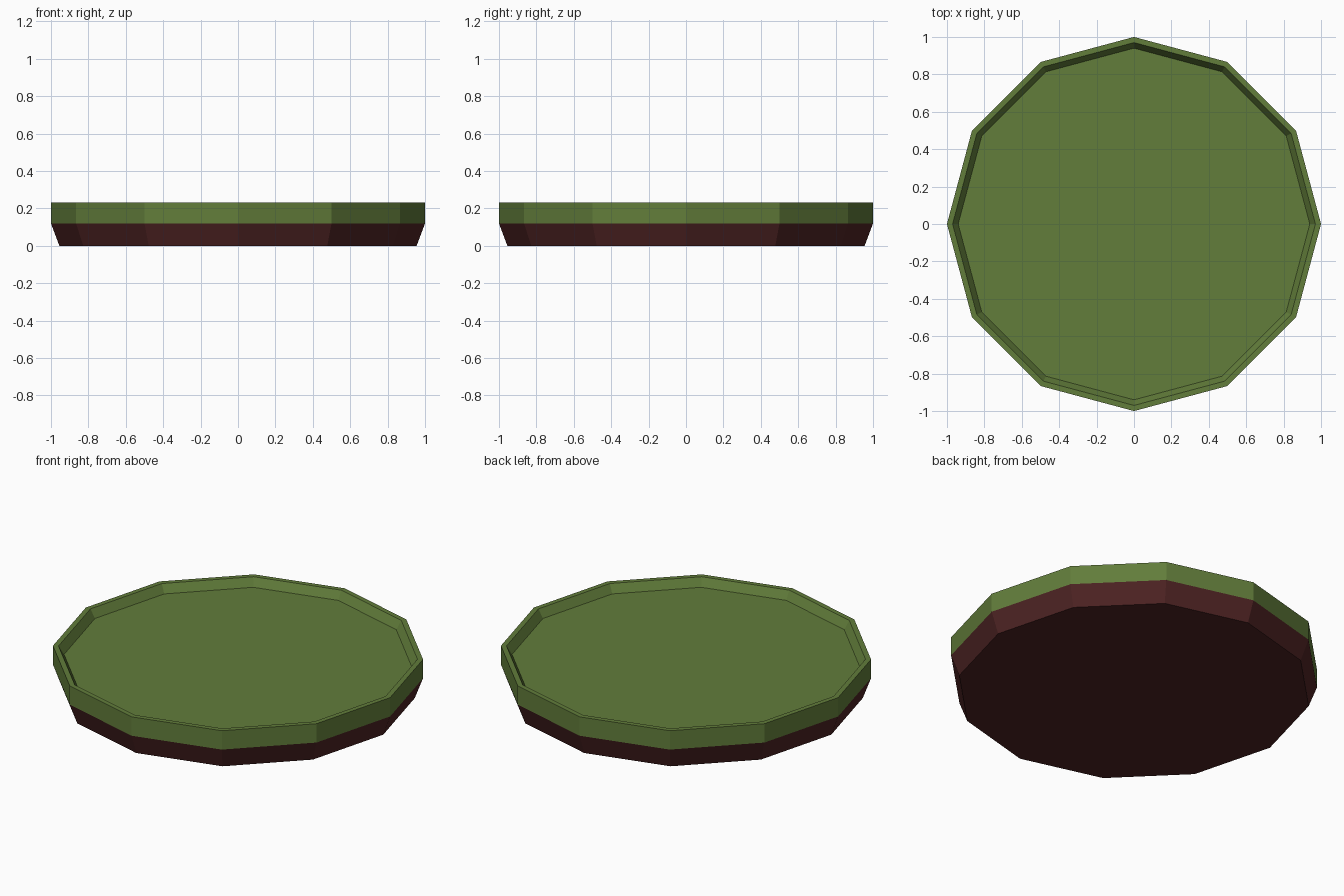
import bpy, bmesh, math

if "Cube" in bpy.data.objects:
    bpy.data.objects.remove(bpy.data.objects["Cube"])

SIDES = 12


def material(name, rgb):
    m = bpy.data.materials.new(name)
    m.diffuse_color = (*rgb, 1.0)
    m.use_nodes = True
    m.node_tree.nodes["Principled BSDF"].inputs["Base Color"].default_value = m.diffuse_color
    return m


green = material("olive green", (0.122, 0.205, 0.043))
maroon = material("dark maroon", (0.076, 0.017, 0.017))

# Tray profile (radius, height): base edge, band seam, rim outside, rim inside, floor edge
PROFILE = [(0.955, 0.0), (1.0, 0.12), (1.0, 0.232), (0.97, 0.232), (0.94, 0.183)]

bm = bmesh.new()
rings = [[bm.verts.new((r * math.cos(2 * math.pi * i / SIDES),
                        r * math.sin(2 * math.pi * i / SIDES), z))
          for i in range(SIDES)] for r, z in PROFILE]

# Walls and rim
for low, high in zip(rings, rings[1:]):
    for i in range(SIDES):
        j = (i + 1) % SIDES
        bm.faces.new((low[i], low[j], high[j], high[i]))

# Underside and recessed floor
bm.faces.new(rings[0][::-1])
bm.faces.new(rings[-1])

# Maroon below the seam, green above
for f in bm.faces:
    f.material_index = 1 if f.calc_center_median().z < 0.1 else 0

mesh = bpy.data.meshes.new("round_tray")
bm.to_mesh(mesh)
bm.free()
mesh.materials.append(green)
mesh.materials.append(maroon)
tray = bpy.data.objects.new("round_tray", mesh)
bpy.context.collection.objects.link(tray)
